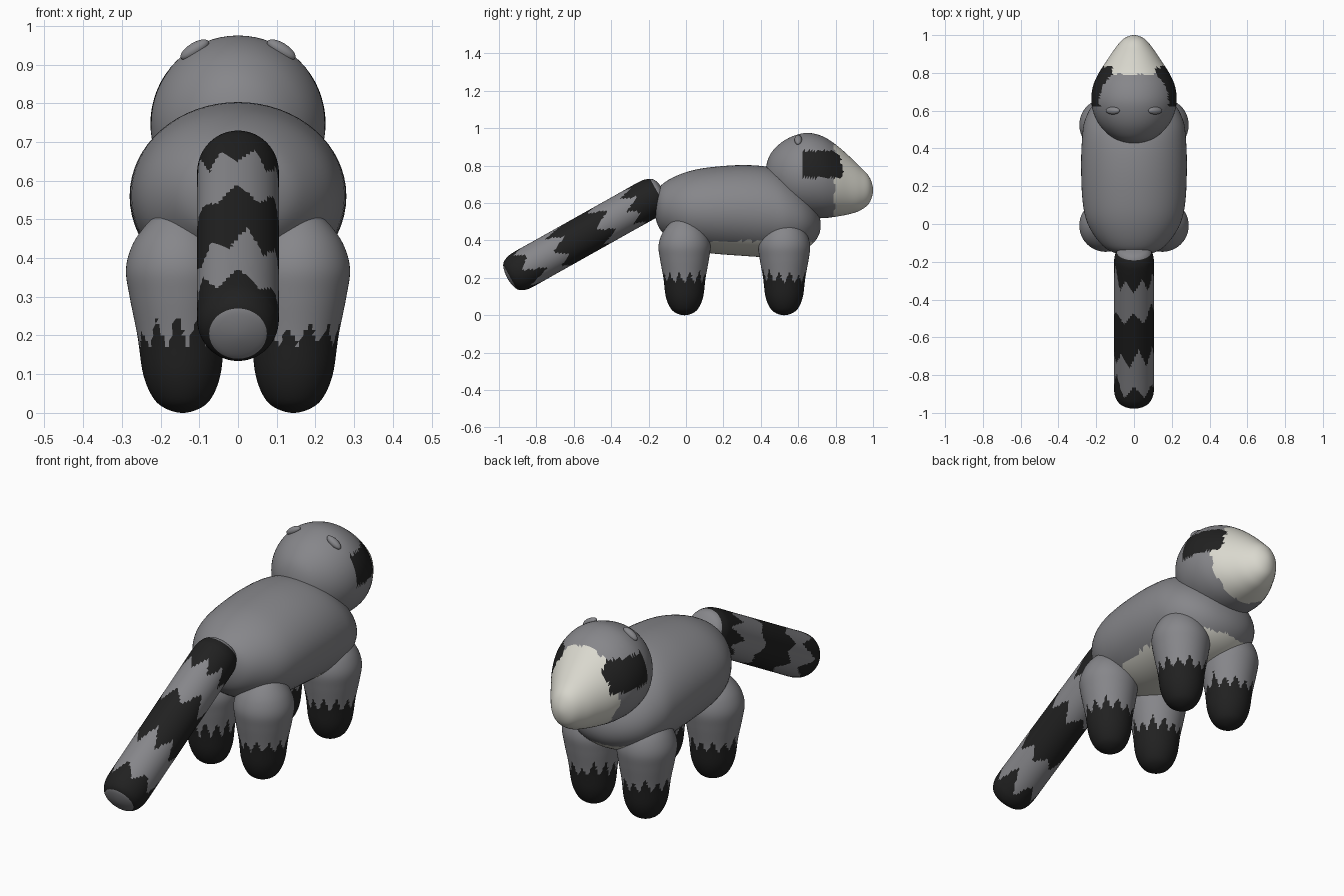
import bpy
import math
import random
from mathutils import Vector

random.seed(4)
if "Cube" in bpy.data.objects:
    bpy.data.objects.remove(bpy.data.objects["Cube"], do_unlink=True)


def make_material(name, rgb):
    mat = bpy.data.materials.new(name)
    mat.use_nodes = True
    color = (*rgb, 1.0)
    mat.diffuse_color = color
    bsdf = mat.node_tree.nodes["Principled BSDF"]
    bsdf.inputs["Base Color"].default_value = color
    bsdf.inputs["Roughness"].default_value = 0.8
    return mat


MATERIALS = [
    make_material("grey fur", (0.24, 0.24, 0.255)),
    make_material("black fur", (0.015, 0.015, 0.015)),
    make_material("cream fur", (0.70, 0.69, 0.62)),
]
GREY, BLACK, CREAM = range(3)
COLUMNS = 64


def jagged_edge(count):
    """Return a function of angle giving uneven pointed teeth from 0 to 1."""
    heights = [random.uniform(0.45, 1.0) for _ in range(count)]

    def tooth(angle):
        position = (angle / math.tau % 1.0) * count
        index = int(position) % count
        return heights[index] * (1 - abs(2 * (position % 1.0) - 1))
    return tooth


def spline(a, b, c, d, t):
    """Smooth curve between b and c."""
    return tuple(
        q + 0.5 * t * (r - p + t * (2 * p - 5 * q + 4 * r - s + t * (3 * (q - r) + s - p)))
        for p, q, r, s in zip(a, b, c, d))


def flip(station):
    """Carry a station past its pole so that the end closes roundly."""
    s, half, low, high = station
    return (s, -half, high, low)


def loft(name, stations, place, paint, steps=5):
    """Skin elliptical rings; a station is (along, half width, low, high)."""
    padded = [flip(stations[1])] + stations + [flip(stations[-2])]
    rings = []
    for i in range(len(stations) - 1):
        rings += [spline(*padded[i:i + 4], k / steps) for k in range(steps)]
    rings = rings[1:]

    def pole(station):
        return place(station[0], 0, (station[2] + station[3]) / 2)

    verts = [pole(stations[0]), pole(stations[-1])]
    for s, half, low, high in rings:
        for j in range(COLUMNS):
            a = math.tau * j / COLUMNS
            verts.append(place(s, half * math.cos(a),
                               (low + high) / 2 + (high - low) / 2 * math.sin(a)))
    faces = []
    last = 2 + (len(rings) - 1) * COLUMNS
    for j in range(COLUMNS):
        n = (j + 1) % COLUMNS
        faces += [(0, 2 + n, 2 + j), (1, last + j, last + n)]
        for i in range(len(rings) - 1):
            base = 2 + i * COLUMNS
            a, b = base + j, base + n
            c, d = b + COLUMNS, a + COLUMNS
            faces += [(a, b, c), (a, c, d)]
    mesh = bpy.data.meshes.new(name)
    mesh.from_pydata(verts, [], faces)
    return finish(name, mesh, paint)


def finish(name, mesh, paint):
    obj = bpy.data.objects.new(name, mesh)
    bpy.context.collection.objects.link(obj)
    for mat in MATERIALS:
        mesh.materials.append(mat)
    for poly in mesh.polygons:
        poly.use_smooth = True
        poly.material_index = paint(poly.center)
    # Make every shell face outward
    bpy.ops.object.select_all(action="DESELECT")
    obj.select_set(True)
    bpy.context.view_layer.objects.active = obj
    bpy.ops.object.mode_set(mode="EDIT")
    bpy.ops.mesh.select_all(action="SELECT")
    bpy.ops.mesh.normals_make_consistent(inside=False)
    bpy.ops.object.mode_set(mode="OBJECT")
    return obj


def along_y(s, u, v):
    return Vector((u, s, v))


# Body with a pale belly
belly_edge = jagged_edge(17)


def paint_body(p):
    limit = 0.39 + 0.02 * belly_edge(p.y * 6)
    return CREAM if p.z < limit and p.y > 0.02 else GREY


loft("body", [
    (-0.17, 0, 0.58, 0.58), (-0.15, 0.11, 0.48, 0.67), (-0.1, 0.18, 0.42, 0.72),
    (0, 0.245, 0.36, 0.765), (0.12, 0.272, 0.333, 0.79), (0.3, 0.28, 0.318, 0.803),
    (0.45, 0.275, 0.31, 0.79), (0.55, 0.26, 0.32, 0.74), (0.64, 0.21, 0.355, 0.66),
    (0.7, 0.12, 0.41, 0.57), (0.72, 0, 0.48, 0.48)], along_y, paint_body, 6)

# Head with a pale muzzle and dark cheek patches
muzzle_edge = jagged_edge(11)


def paint_head(p):
    angle = math.atan2(p.z - 0.73, p.x)
    jag = 0.02 * muzzle_edge(angle)
    if abs(p.x) > 0.115 and 0.62 < p.y < 0.825 + jag and 0.735 < p.z < 0.88:
        return BLACK
    return CREAM if p.y > 0.785 + jag else GREY


loft("head", [
    (0.425, 0, 0.755, 0.755), (0.445, 0.09, 0.66, 0.85), (0.5, 0.163, 0.587, 0.916),
    (0.57, 0.208, 0.54, 0.957), (0.65, 0.226, 0.522, 0.975), (0.73, 0.217, 0.519, 0.957),
    (0.8, 0.186, 0.527, 0.913), (0.87, 0.141, 0.54, 0.853), (0.93, 0.1, 0.56, 0.795),
    (0.98, 0.056, 0.6, 0.74), (1, 0, 0.67, 0.67)], along_y, paint_head, 6)

# Small ears
for side, word in ((1, "left"), (-1, "right")):
    bpy.ops.mesh.primitive_uv_sphere_add(segments=24, ring_count=12, radius=1)
    ear = bpy.context.object
    ear.name = word + "_ear"
    ear.location = (side * 0.112, 0.6, 0.938)
    ear.scale = (0.042, 0.02, 0.018)
    ear.rotation_euler = (0, side * math.radians(32), 0)
    ear.data.materials.append(MATERIALS[GREY])
    bpy.ops.object.shade_smooth()

# Four legs with dark socks
LEG = [(0, 0, 0), (0.012, 0.045, 0), (0.04, 0.076, 0), (0.1, 0.1, 0), (0.2, 0.113, 0),
       (0.3, 0.131, 0), (0.37, 0.139, 0), (0.43, 0.123, 0), (0.48, 0.09, 0),
       (0.515, 0.05, 0), (0.53, 0, 0)]
leg_stations = [(z, r, -r, r) for z, r, _ in LEG]


def add_leg(name, x, y):
    sock_edge = jagged_edge(13)

    def place(s, u, v):
        return Vector((x + math.copysign(s * 0.02, x) + u, y + v, s))

    def paint(p):
        angle = math.atan2(p.y - y, p.x - x)
        return BLACK if p.z < 0.17 + 0.09 * sock_edge(angle) else GREY

    loft(name, leg_stations, place, paint, 7)


for side, word in ((1, "left"), (-1, "right")):
    add_leg(word + "_front_leg", side * 0.143, 0.525)
    add_leg(word + "_hind_leg", side * 0.143, -0.008)

# Striped tail hanging down at a slant
TIP = Vector((0, -0.955, 0.197))
AXIS = Vector((0, 0.872, 0.489))
ACROSS = Vector((0, -0.489, 0.872))
LENGTH = 0.96
stripe_edges = [jagged_edge(n) for n in (6, 7, 6, 8)]


def place_tail(s, u, v):
    return TIP + AXIS * s + ACROSS * v + Vector((u, 0, 0))


def paint_tail(p):
    offset = p - TIP
    s = offset.dot(AXIS)
    angle = math.atan2(offset.dot(ACROSS), p.x)
    a, b, c, d = [edge(angle) for edge in stripe_edges]
    bands = ((0.016, 0.09 + 0.13 * a), (0.28 + 0.12 * b, 0.54 + 0.11 * c),
             (0.73 + 0.14 * d, 0.925))
    return BLACK if any(low < s < high for low, high in bands) else GREY


cap = [(0, 0), (0.007, 0.05), (0.022, 0.082), (0.055, 0.1), (0.1, 0.106)]
middle = [(LENGTH * k / 9, 0.106) for k in range(2, 8)]
profile = cap + middle + [(LENGTH - s, r) for s, r in reversed(cap)]
loft("tail", [(s, r, -r, r) for s, r in profile], place_tail, paint_tail, 7)
